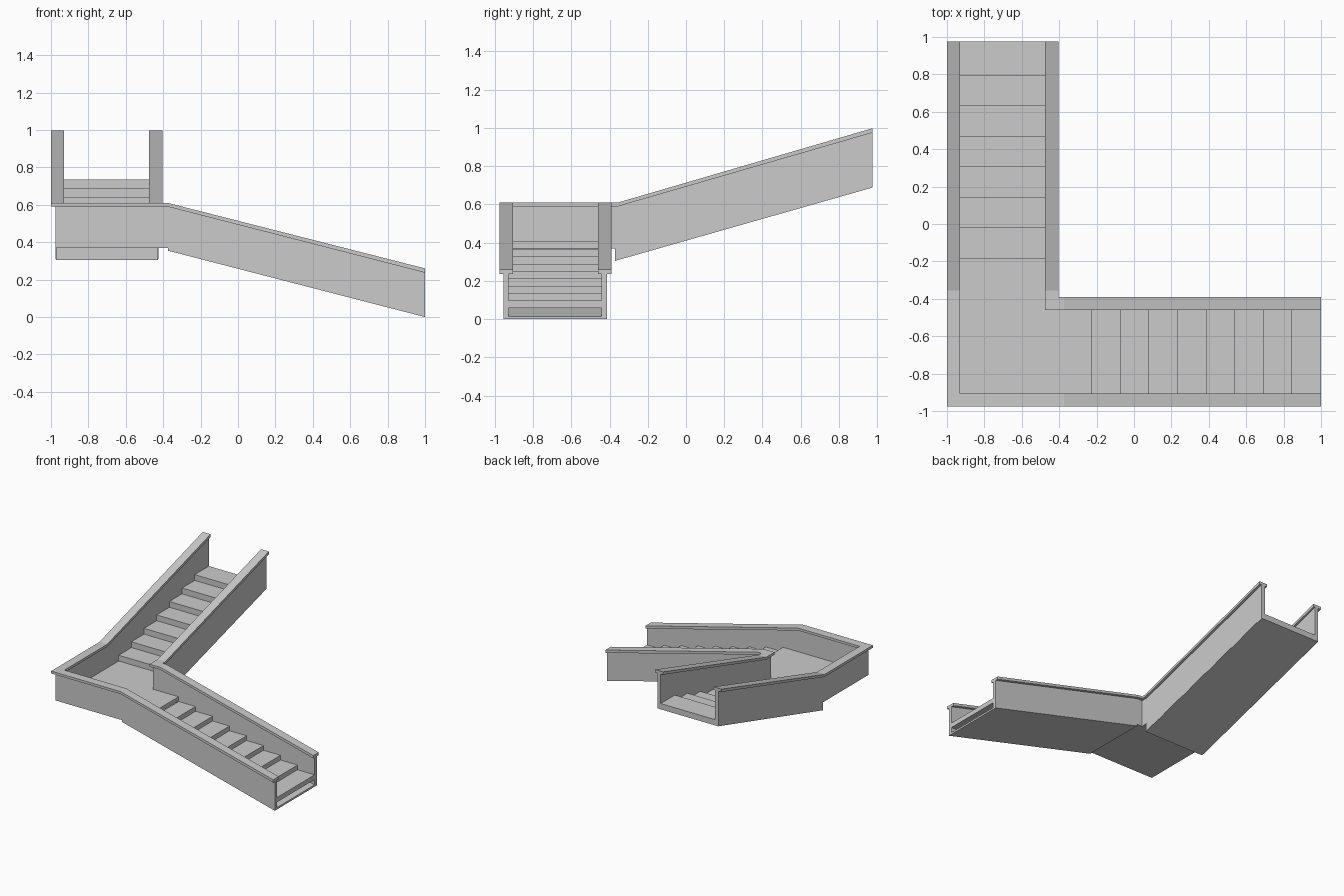
import bpy, bmesh

if "Cube" in bpy.data.objects:
    bpy.data.objects.remove(bpy.data.objects["Cube"])


def prism(name, profile, axis, a, b):
    """Extrude a (run, z) profile sideways from a to b; the run follows 'x' or 'y'."""
    bm = bmesh.new()

    def place(r, z, s):
        return (r, s, z) if axis == 'x' else (s, r, z)

    lo = [bm.verts.new(place(r, z, a)) for r, z in profile]
    hi = [bm.verts.new(place(r, z, b)) for r, z in profile]
    bm.faces.new(lo)
    bm.faces.new(hi)
    n = len(profile)
    for i in range(n):
        j = (i + 1) % n
        bm.faces.new((lo[i], lo[j], hi[j], hi[i]))
    bmesh.ops.recalc_face_normals(bm, faces=bm.faces)
    mesh = bpy.data.meshes.new(name)
    bm.to_mesh(mesh)
    bm.free()
    obj = bpy.data.objects.new(name, mesh)
    bpy.context.collection.objects.link(obj)
    return obj


def slab(name, axis, r0, r1, z0, z1, a, b):
    return prism(name, [(r0, z0), (r1, z0), (r1, z1), (r0, z1)], axis, a, b)


def lower_wall(start):
    return [(start, .37), (start, .59), (-.375, .59), (1, .237),
            (1, 0), (-.375, .355), (-.375, .37)]


def lower_cap(start):
    return [(start, .59), (start, .61), (-.375, .61), (1, .26), (1, .237), (-.375, .59)]


def upper_wall(start):
    return [(start, .37), (start, .59), (-.355, .59), (.975, .975),
            (.975, .69), (-.355, .31), (-.355, .37)]


def upper_cap(start):
    return [(start, .59), (start, .61), (-.355, .61), (.975, .998), (.975, .975), (-.355, .59)]


# Lower flight side walls and handrail caps
prism("lower_outer_wall", lower_wall(-.975), 'x', -.955, -.927)
prism("lower_inner_wall", lower_wall(-.455), 'x', -.443, -.413)
prism("lower_outer_cap", lower_cap(-1), 'x', -.975, -.905)
prism("lower_inner_cap", lower_cap(-.475), 'x', -.46, -.39)

# Upper flight side walls and handrail caps
prism("upper_outer_wall", upper_wall(-.927), 'y', -.975, -.945)
prism("upper_inner_wall", upper_wall(-.413), 'y', -.455, -.425)
prism("upper_outer_cap", upper_cap(-.905), 'y', -1, -.93)
prism("upper_inner_cap", upper_cap(-.39), 'y', -.475, -.405)

# Landing floor, running into both flights
slab("landing_floor", 'x', -.945, -.225, .37, .405, -.927, -.443)
slab("landing_floor_upper", 'y', -.443, -.185, .37, .405, -.945, -.455)

# Underside plates of the flights and the drop below the landing
prism("lower_underside", [(-.375, .355), (1, 0), (1, .015), (-.375, .37)], 'x', -.927, -.443)
prism("upper_underside", [(-.37, .305), (.975, .688), (.975, .698), (-.355, .32), (-.37, .32)],
      'y', -.973, -.427)
slab("upper_foot_plate", 'y', -.37, -.355, .32, .37, -.973, -.427)

# Treads going down along x
run, rise = .153, .0385
for i in range(8):
    x, top = -.225 + run * i, .405 - rise * (i + 1)
    slab(f"lower_tread_{i + 1}", 'x', x, 1 if i == 7 else x + run, top - rise, top, -.927, -.443)

# Treads going up along y
run, rise = .163, .0471
for i in range(7):
    y, top = -.185 + run * i, .405 + rise * (i + 1)
    slab(f"upper_tread_{i + 1}", 'y', y, .975 if i == 6 else y + run, top - rise, top, -.945, -.455)
